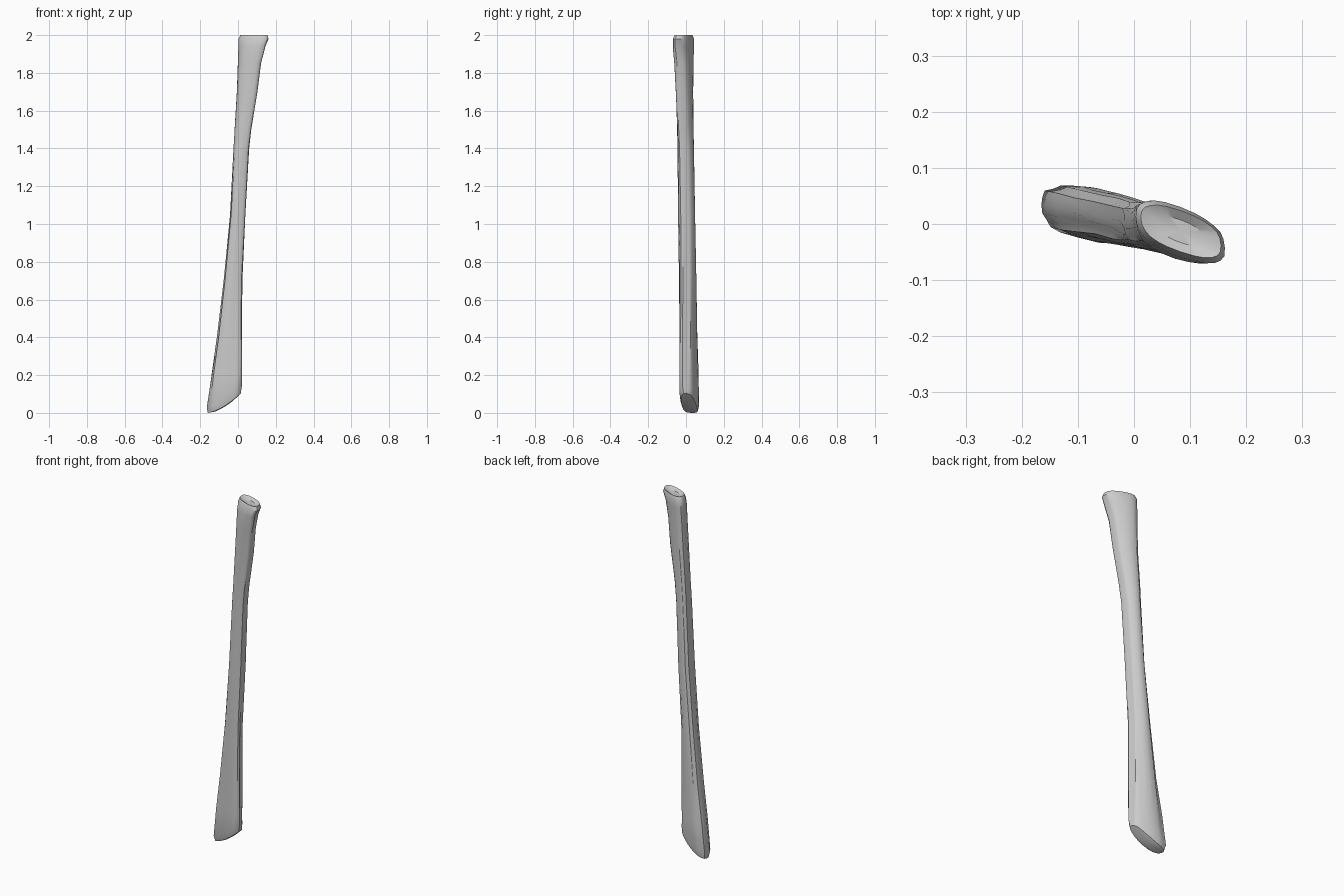
import bpy, bmesh, math, random

if "Cube" in bpy.data.objects:
    bpy.data.objects.remove(bpy.data.objects["Cube"])

random.seed(4)
SIDES = 24

# Stations up the shaft: z, x min, x max, y min, y max, slant of section, roughness
STATIONS = [
    (0.00, -0.160, 0.016, -0.026, 0.062, -0.22, 0.02),
    (0.03, -0.165, 0.020, -0.034, 0.069, -0.22, 0.05),
    (0.20, -0.140, 0.021, -0.035, 0.067, -0.22, 0.08),
    (0.40, -0.112, 0.021, -0.035, 0.060, -0.22, 0.09),
    (0.70, -0.076, 0.023, -0.037, 0.055, -0.20, 0.09),
    (1.05, -0.042, 0.039, -0.042, 0.048, -0.15, 0.08),
    (1.40, -0.024, 0.059, -0.045, 0.042, -0.20, 0.06),
    (1.50, -0.018, 0.070, -0.047, 0.040, -0.25, 0.06),
    (1.70, -0.006, 0.103, -0.054, 0.038, -0.30, 0.05),
    (1.85, -0.001, 0.122, -0.062, 0.040, -0.40, 0.04),
    (1.94, 0.002, 0.145, -0.070, 0.042, -0.45, 0.03),
    (1.98, 0.003, 0.162, -0.070, 0.042, -0.45, 0.02),
    (2.00, 0.012, 0.155, -0.060, 0.034, -0.45, 0.01),
]
groove = [random.uniform(-1, 1) for _ in range(SIDES)]


def base_height(x):
    """Oblique, gently rounded cut at the foot."""
    t = max(0.0, (x + 0.165) / 0.185)
    return 0.108 * t ** 1.6


def fit(values, lo, hi):
    a, b = min(values), max(values)
    return [lo + (v - a) * (hi - lo) / (b - a) for v in values]


def section(x0, x1, y0, y1, slant, rough):
    """Fluted, slanted oval fitted exactly to the given extents."""
    xs, ys = [], []
    hx, hy = (x1 - x0) / 2, (y1 - y0) / 2
    for i in range(SIDES):
        a = 2 * math.pi * i / SIDES
        c, s = math.cos(a), math.sin(a)
        r = 1 + rough * (groove[i] + random.uniform(-0.4, 0.4))
        x = hx * r * math.copysign(abs(c) ** 0.8, c)
        y = hy * r * math.copysign(abs(s) ** 0.8, s)
        xs.append(x)
        ys.append(y + slant * x)
    return list(zip(fit(xs, x0, x1), fit(ys, y0, y1)))


# Shaft lofted through the stations
bm = bmesh.new()
rings = []
for k, (z, *ext) in enumerate(STATIONS):
    ring = []
    for x, y in section(*ext):
        h = z + base_height(x) if k < 2 else z
        ring.append(bm.verts.new((x, y, h)))
    rings.append(ring)
for lower, upper in zip(rings, rings[1:]):
    for i in range(SIDES):
        j = (i + 1) % SIDES
        bm.faces.new((lower[i], lower[j], upper[j], upper[i]))


# End caps: rounded foot, slightly dished head
def cap(ring, height):
    n = len(ring)
    cx = sum(v.co.x for v in ring) / n
    cy = sum(v.co.y for v in ring) / n
    inner = []
    for v in ring:
        x, y = cx + (v.co.x - cx) * 0.55, cy + (v.co.y - cy) * 0.55
        inner.append(bm.verts.new((x, y, height(x))))
    centre = bm.verts.new((cx, cy, height(cx)))
    for i in range(n):
        j = (i + 1) % n
        bm.faces.new((ring[i], ring[j], inner[j], inner[i]))
        bm.faces.new((inner[i], inner[j], centre))


cap(rings[0], lambda x: base_height(x) - 0.004)
cap(rings[-1], lambda x: 1.988)
bmesh.ops.recalc_face_normals(bm, faces=bm.faces)

mesh = bpy.data.meshes.new("bone_shaft")
bm.to_mesh(mesh)
bm.free()
shaft = bpy.data.objects.new("bone_shaft", mesh)
bpy.context.collection.objects.link(shaft)
bpy.context.view_layer.objects.active = shaft
shaft.select_set(True)
bpy.ops.object.shade_smooth_by_angle(angle=math.radians(30))
